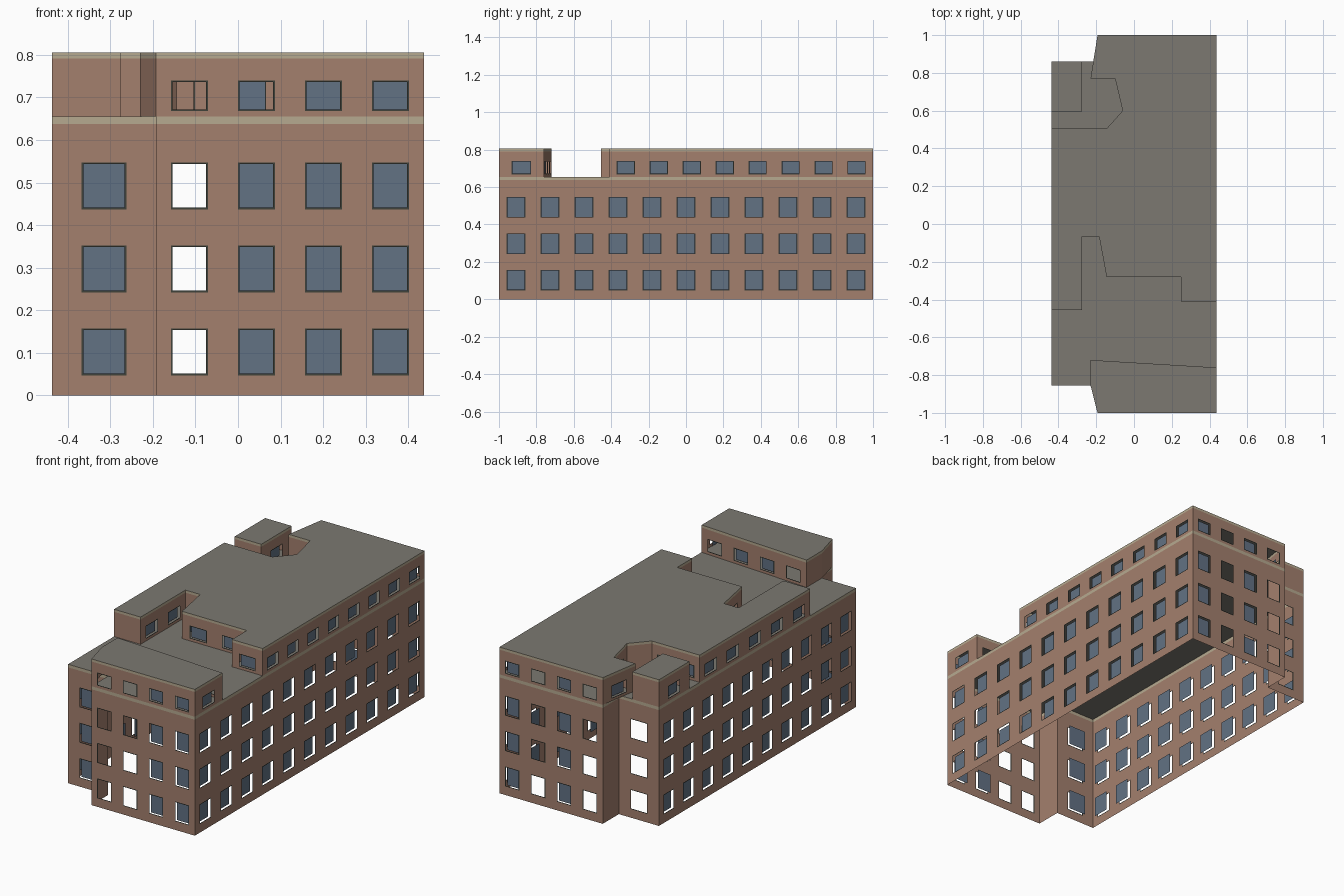
import bpy, bmesh
from mathutils import Vector

cube = bpy.data.objects.get("Cube")
if cube:
    bpy.data.objects.remove(cube, do_unlink=True)


def material(name, rgb):
    m = bpy.data.materials.new(name)
    m.use_nodes = True
    color = (*rgb, 1.0)
    m.diffuse_color = color
    bsdf = m.node_tree.nodes["Principled BSDF"]
    bsdf.inputs["Base Color"].default_value = color
    bsdf.inputs["Roughness"].default_value = 0.9
    return m


MATERIALS = [
    material("brick", (0.37, 0.215, 0.155)),
    material("pale stone", (0.47, 0.40, 0.28)),
    material("roof grey", (0.2, 0.19, 0.165)),
    material("window glass", (0.122, 0.168, 0.231)),
    material("dark frame", (0.05, 0.054, 0.042)),
]
BRICK, STONE, ROOF, GLASS, FRAME = range(len(MATERIALS))
BAY, RIM, RECESS = 0.178, 0.004, 0.018


def make_object(name, bm):
    mesh = bpy.data.meshes.new(name)
    bm.to_mesh(mesh)
    bm.free()
    for m in MATERIALS:
        mesh.materials.append(m)
    obj = bpy.data.objects.new(name, mesh)
    bpy.context.collection.objects.link(obj)


def add_face(bm, points, mat):
    face = bm.faces.new([bm.verts.new(p) for p in points])
    face.material_index = mat


def cuts(low, high, spans):
    """Grid lines along one direction, with a rim inside each opening."""
    lines = {low, high}
    for a, b in spans:
        lines |= {a, a + RIM, b - RIM, b}
    return sorted(lines)


def inside(t, spans, margin=0.0):
    return any(a + margin < t < b - margin for a, b in spans)


def add_wall(walls, panes, p, q, base, top, rows, band, open_bays):
    """Sheet wall with a stone band on top, framed openings and set-back panes."""
    p, q = Vector((*p, 0)), Vector((*q, 0))
    length = (q - p).length
    along = (q - p).normalized()
    inward = Vector((-along.y, along.x, 0))
    count = round(length / BAY) if length > 0.17 else 0
    cols = []
    if count:
        bay = length / count
        half = min(0.105, bay * 0.55) / 2
        cols = [((i + 0.5) * bay - half, (i + 0.5) * bay + half) for i in range(count)]

    def quad(bm, a, b, low, high, mat, depth=0.0):
        corners = ((a, low), (b, low), (b, high), (a, high))
        add_face(bm, [p + along * u + inward * depth + Vector((0, 0, z))
                      for u, z in corners], mat)

    us = cuts(0.0, length, cols)
    zs = cuts(base, top - band, rows)
    for a, b in zip(us, us[1:]):
        for low, high in zip(zs, zs[1:]):
            u, z = (a + b) / 2, (low + high) / 2
            if inside(u, cols, RIM) and inside(z, rows, RIM):
                continue
            framed = inside(u, cols) and inside(z, rows)
            quad(walls, a, b, low, high, FRAME if framed else BRICK)
    quad(walls, 0.0, length, top - band, top, STONE)
    for i, (a, b) in enumerate(cols):
        if i not in open_bays:
            for low, high in rows:
                quad(panes, a, b, low, high, GLASS, RECESS)


def add_block(name, outline, base, top, rows, band, open_windows):
    """Walls, panes and flat roof over a counter-clockwise outline."""
    walls, panes, roof = bmesh.new(), bmesh.new(), bmesh.new()
    for i, p in enumerate(outline):
        q = outline[(i + 1) % len(outline)]
        add_wall(walls, panes, p, q, base, top, rows, band, open_windows.get(i, ()))
    bmesh.ops.remove_doubles(walls, verts=walls.verts, dist=0.0001)
    add_face(roof, [(x, y, top) for x, y in outline], ROOF)
    make_object(name + "_walls", walls)
    make_object(name + "_window_panes", panes)
    make_object(name + "_roof", roof)


W = 0.437
EAVES, TOP = 0.655, 0.805
LOWER_ROWS = [(0.047 + 0.195 * i, 0.157 + 0.195 * i) for i in range(3)]
UPPER_ROWS = [(0.668, 0.74)]

# Three lower storeys, open underneath
lower = [(-0.193, -1), (W, -1), (W, 1), (-0.193, 1),
         (-0.193, 0.86), (-W, 0.86), (-W, -0.855), (-0.193, -0.855)]
add_block("lower_storeys", lower, 0.0, EAVES, LOWER_ROWS, 0.017,
          {0: (0, 1), 2: (1, 3), 4: (0,)})

# Top storey: main part, front pavilion and small corner pavilion
main = [(W, -0.41), (W, 1), (-0.193, 1), (-0.23, 0.77), (-0.10, 0.77),
        (-0.06, 0.6), (-0.145, 0.505), (-W, 0.505), (-W, -0.455),
        (-0.275, -0.455), (-0.275, -0.065), (-0.185, -0.065),
        (-0.145, -0.28), (0.25, -0.28), (0.25, -0.41)]
front = [(-0.193, -1), (W, -1), (W, -0.76), (-0.23, -0.72), (-0.23, -0.855)]
corner = [(-W, 0.595), (-0.275, 0.595), (-0.275, 0.86), (-W, 0.86)]
for name, outline, open_windows in (
        ("main_top_storey", main, {1: (1, 3)}),
        ("front_pavilion", front, {0: (0, 1), 2: (0, 3)}),
        ("corner_pavilion", corner, {})):
    add_block(name, outline, EAVES, TOP, UPPER_ROWS, 0.014, open_windows)
